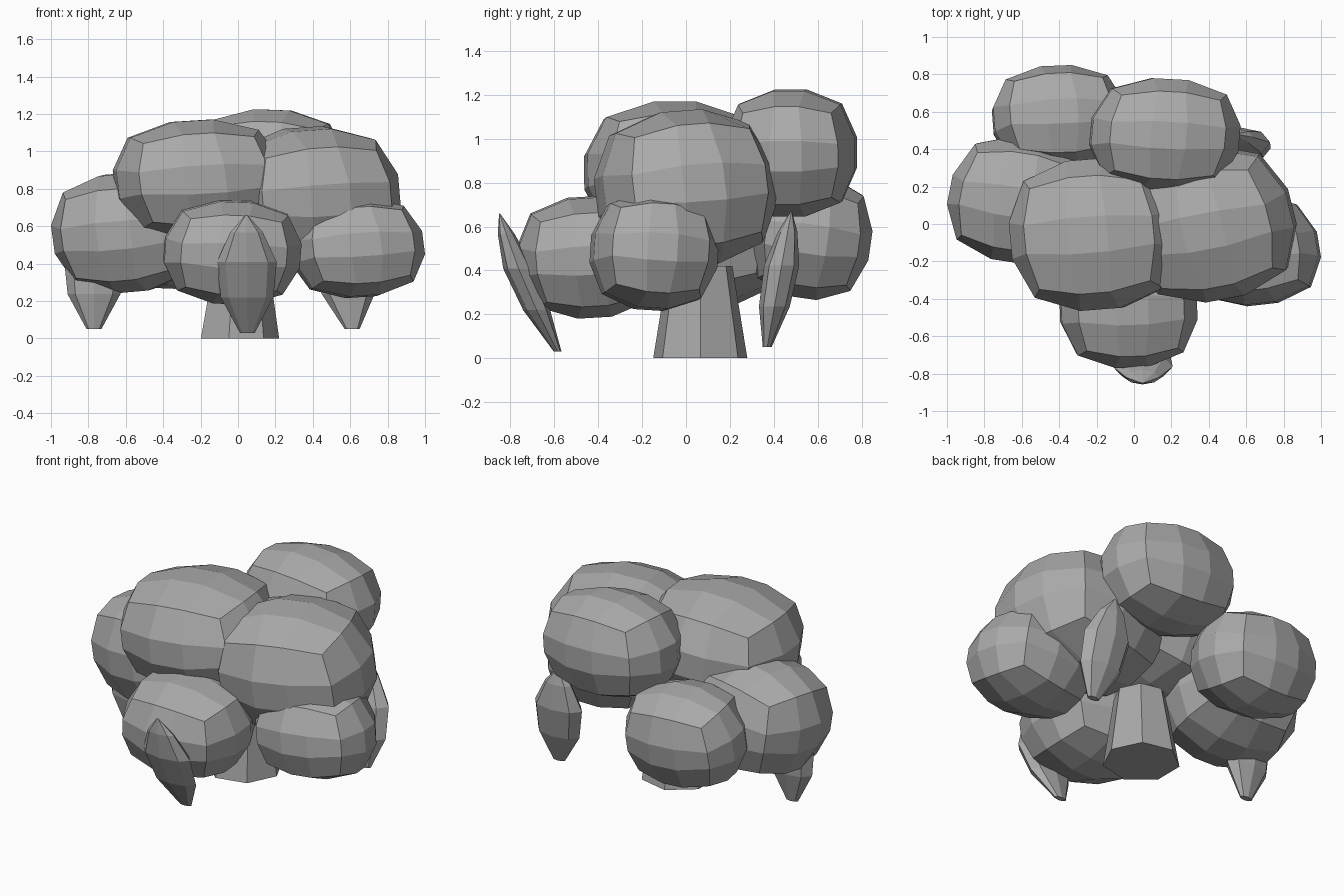
import bpy, bmesh, math
from mathutils import Vector, Euler

if "Cube" in bpy.data.objects:
    bpy.data.objects.remove(bpy.data.objects["Cube"])

grey = bpy.data.materials.new("stone_grey")
grey.diffuse_color = (0.4, 0.4, 0.4, 1)
grey.use_nodes = True
grey.node_tree.nodes["Principled BSDF"].inputs["Base Color"].default_value = grey.diffuse_color


def finish(bm, name):
    bmesh.ops.recalc_face_normals(bm, faces=bm.faces)
    mesh = bpy.data.meshes.new(name)
    bm.to_mesh(mesh)
    bm.free()
    mesh.materials.append(grey)
    ob = bpy.data.objects.new(name, mesh)
    bpy.context.collection.objects.link(ob)
    return ob


def clump(name, centre, radii, turn):
    """Faceted rounded cube, three panels along each edge, sized to its extents."""
    bm = bmesh.new()
    bmesh.ops.create_cube(bm, size=2)
    bmesh.ops.subdivide_edges(bm, edges=bm.edges, cuts=2, use_grid_fill=True)
    for v in bm.verts:
        p = Vector([c if abs(c) > 0.9 else math.copysign(0.24, c) for c in v.co])
        v.co = p.normalized().lerp(p, 0.15)
    rot = Euler([math.radians(a) for a in turn]).to_matrix()
    bmesh.ops.transform(bm, matrix=rot.to_4x4(), verts=bm.verts)
    size = [max(abs(v.co[i]) for v in bm.verts) for i in range(3)]
    for v in bm.verts:
        v.co = Vector([centre[i] + v.co[i] * radii[i] / size[i] for i in range(3)])
    return finish(bm, name)


def loft(name, rings, sides):
    """Rings of (centre, half width, half depth) joined into a closed tube."""
    bm = bmesh.new()
    loops = []
    for c, a, b in rings:
        loops.append([bm.verts.new(Vector(c) + Vector((a * math.cos(t), b * math.sin(t), 0)))
                      for t in [math.tau * k / sides for k in range(sides)]])
    for lo, hi in zip(loops, loops[1:]):
        for k in range(sides):
            n = (k + 1) % sides
            bm.faces.new((lo[k], lo[n], hi[n], hi[k]))
    bm.faces.new(loops[0][::-1])
    bm.faces.new(loops[-1])
    return finish(bm, name)


def pod(name, foot, tip, depth, bow):
    """Pointed flattened pod, bowed between foot and tip."""
    foot, tip = Vector(foot), Vector(tip)
    rings = []
    for t, s in ((0, .25), (.3, .88), (.6, 1), (.85, .55), (1, .03)):
        c = foot.lerp(tip, t) + Vector((0, bow * math.sin(math.pi * t), 0))
        rings.append((c, .16 * s, depth * s))
    return loft(name, rings, 8)


# Foliage clumps
clump("crown_front_left", (-.21, -.055, .85), (.46, .41, .32), (0, -5, 5))
clump("crown_right", (.40, .0, .77), (.47, .42, .365), (5, -5, 12))
clump("crown_back", (.165, .475, .935), (.405, .305, .29), (0, 3, -4))
clump("clump_left", (-.60, .13, .565), (.40, .345, .325), (3, -6, -10))
clump("clump_back_left", (-.40, .565, .555), (.36, .285, .29), (-8, 3, 3))
clump("clump_front", (-.03, -.44, .46), (.37, .33, .28), (4, 3, 2))
clump("clump_right", (.635, -.145, .485), (.365, .295, .27), (-4, -5, 8))

# Hanging pods
pod("pod_front", (.05, -.585, .03), (.045, -.85, .66), .07, -.02)
pod("pod_back_right", (.61, .37, .05), (.54, .48, .67), .08, 0)
pod("pod_left", (-.77, .06, .05), (-.77, .08, .67), .08, 0)

# Tapered seven-sided trunk
loft("trunk", [((0, .065, 0), .22, .22), ((.01, .065, .42), .15, .15)], 7)
